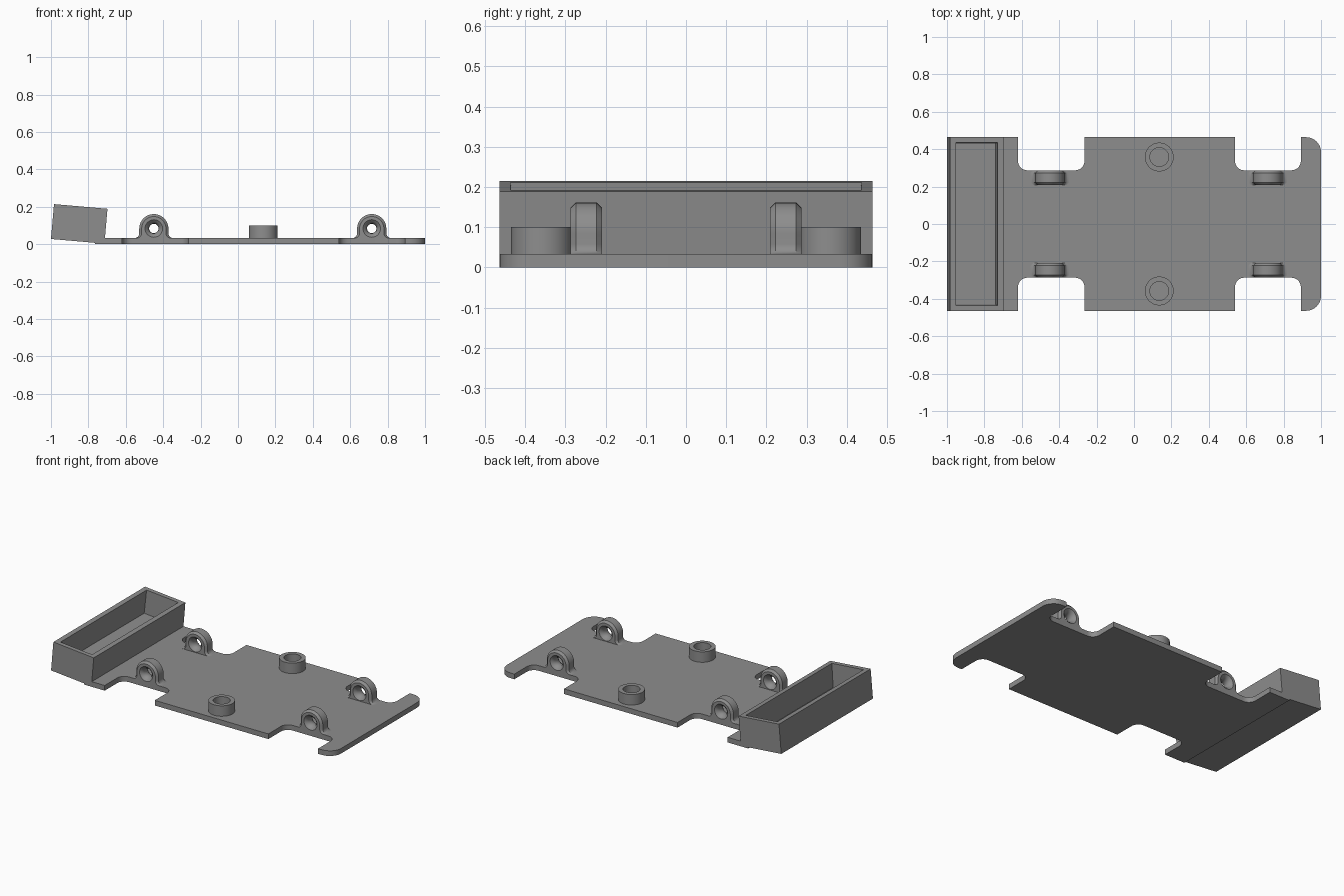
import bpy, bmesh, math
from mathutils import Matrix, Vector

if "Cube" in bpy.data.objects:
    bpy.data.objects.remove(bpy.data.objects["Cube"])

grey = bpy.data.materials.new("mid grey")
grey.diffuse_color = (0.27, 0.27, 0.27, 1)
grey.use_nodes = True
grey.node_tree.nodes["Principled BSDF"].inputs["Base Color"].default_value = grey.diffuse_color


def finish(name, bm, smooth=True):
    bmesh.ops.recalc_face_normals(bm, faces=bm.faces)
    me = bpy.data.meshes.new(name)
    bm.to_mesh(me)
    bm.free()
    me.materials.append(grey)
    ob = bpy.data.objects.new(name, me)
    bpy.context.collection.objects.link(ob)
    if smooth:
        bpy.ops.object.select_all(action='DESELECT')
        ob.select_set(True)
        bpy.context.view_layer.objects.active = ob
        bpy.ops.object.shade_smooth_by_angle(angle=math.radians(30))
    return ob


def arc(cx, cy, r, a0, a1, n=8):
    return [(cx + r * math.cos(math.radians(a0 + (a1 - a0) * i / n)),
             cy + r * math.sin(math.radians(a0 + (a1 - a0) * i / n))) for i in range(n + 1)]


def skin(bm, loops, closed=False):
    """Join equal-length rings of points; cap the ends, or close the sequence on itself."""
    rings = [[bm.verts.new(p) for p in loop] for loop in loops]
    n = len(rings[0])
    pairs = list(zip(rings, rings[1:])) + ([(rings[-1], rings[0])] if closed else [])
    for a, b in pairs:
        for i in range(n):
            j = (i + 1) % n
            bm.faces.new((a[i], a[j], b[j], b[i]))
    if not closed:
        bm.faces.new(rings[0])
        bm.faces.new(rings[-1])


T, W, NY = 0.033, 0.464, 0.287      # plate thickness, half width, notch depth line

# Base plate: one half outline with two wheel notches, mirrored in y
half = [(-0.765, W)]
for x0, x1 in ((-0.62, -0.265), (0.54, 0.892)):
    half += [(x0, W)] + arc(x0 + 0.05, NY + 0.05, 0.05, 180, 270)
    half += arc(x1 - 0.05, NY + 0.05, 0.05, 270, 360) + [(x1, W)]
half += arc(0.92, W - 0.08, 0.08, 90, 0)
outline = half + [(x, -y) for x, y in reversed(half)]
bm = bmesh.new()
skin(bm, [[(x, y, z) for x, y in outline] for z in (0, T)])
finish("base_plate", bm)

# Open tray, leaning slightly over the end of the plate
L, H, wall = 0.287, 0.187, 0.031


def rect(x0, x1, y, z):
    return [(x0, -y, z), (x1, -y, z), (x1, y, z), (x0, y, z)]


bm = bmesh.new()
skin(bm, [rect(0, L, W, 0), rect(0, L, W, H),
          rect(wall, L - wall, W - 0.028, H), rect(wall, L - wall, W - 0.034, 0.037)])
tilt = Matrix.Translation((-1, 0, 0.028)) @ Matrix.Rotation(math.radians(5), 4, 'Y')
bmesh.ops.transform(bm, matrix=tilt, verts=bm.verts)
finish("tray", bm, False)

# Ring bosses
for s, side in ((-1, "front"), (1, "back")):
    bm = bmesh.new()
    rings = [[(0.135 + x, s * 0.358 + y, z) for x, y in arc(0, 0, r, 0, 360, 48)[:-1]]
             for r, z in ((0.077, 0.02), (0.077, 0.1), (0.05, 0.1), (0.05, 0.02))]
    skin(bm, rings, True)
    finish("boss_" + side, bm)


# Axle lugs: chamfered arches with flared feet and an hourglass bore
def arch(off):
    r, f, zc = 0.078 - off, 0.025, 0.083
    right = [(r + f, 0.02)] + arc(r + f, T + f, f, 270, 180, 6)
    left = [(-x, z) for x, z in reversed(right)]
    return right + arc(0, zc, r, 0, 180, 28) + left


for x, end in ((-0.45, "left"), (0.715, "right")):
    for s, side in ((-1, "front"), (1, "back")):
        yc = s * 0.248
        bm = bmesh.new()
        skin(bm, [[(x + px, yc + y, z) for px, z in arch(off)]
                  for y, off in ((-0.039, 0.013), (-0.026, 0), (0.026, 0), (0.039, 0.013))])
        lug = finish(f"axle_lug_{end}_{side}", bm, False)
        bm = bmesh.new()
        prof = [(-0.06, 0.047), (-0.039, 0.047), (-0.03, 0.036), (-0.018, 0.028), (0, 0.025),
                (0.018, 0.028), (0.03, 0.036), (0.039, 0.047), (0.06, 0.047)]
        skin(bm, [[(x + px, yc + y, z) for px, z in arc(0, 0.084, r, 0, 360, 32)[:-1]]
                  for y, r in prof])
        cutter = finish("bore_cutter", bm, False)
        mod = lug.modifiers.new("bore", 'BOOLEAN')
        mod.operation, mod.solver, mod.object = 'DIFFERENCE', 'EXACT', cutter
        bpy.ops.object.select_all(action='DESELECT')
        lug.select_set(True)
        bpy.context.view_layer.objects.active = lug
        bpy.ops.object.modifier_apply(modifier="bore")
        bpy.data.objects.remove(cutter)
        bpy.ops.object.shade_smooth_by_angle(angle=math.radians(30))
